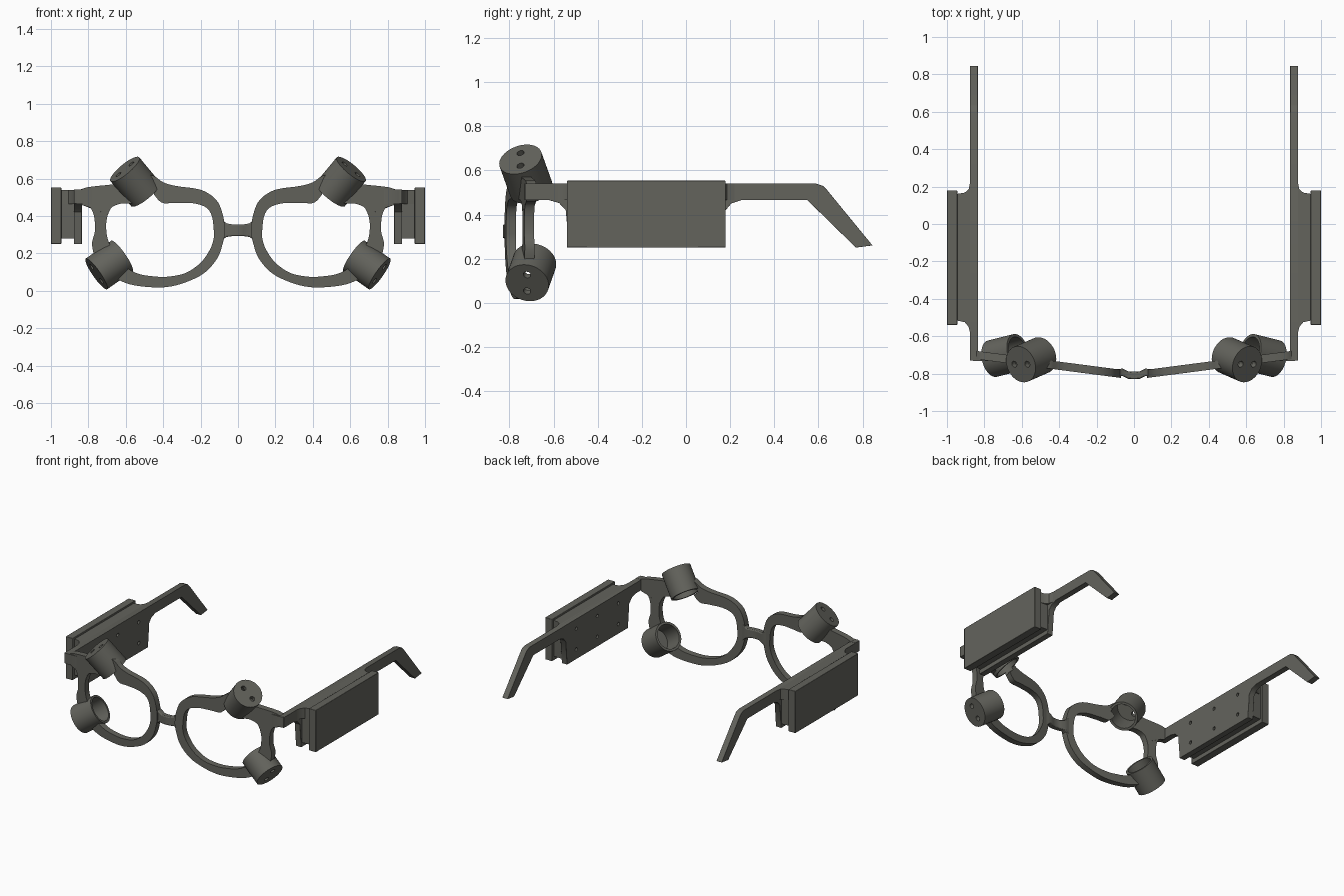
import bpy, bmesh, math
from mathutils import Vector

if "Cube" in bpy.data.objects:
    bpy.data.objects.remove(bpy.data.objects["Cube"])

grey = bpy.data.materials.new("warm_dark_grey")
grey.use_nodes = True
COLOUR = (0.125, 0.125, 0.108, 1)
grey.diffuse_color = COLOUR
for node in grey.node_tree.nodes:
    if node.type == 'BSDF_PRINCIPLED':
        node.inputs["Base Color"].default_value = COLOUR


def make(name, bm):
    bmesh.ops.recalc_face_normals(bm, faces=bm.faces)
    mesh = bpy.data.meshes.new(name)
    bm.to_mesh(mesh)
    bm.free()
    mesh.materials.append(grey)
    ob = bpy.data.objects.new(name, mesh)
    bpy.context.collection.objects.link(ob)
    return ob


def prism(name, outline, low, high, place):
    """Extrude a flat outline between two levels; place() orders the axes."""
    bm = bmesh.new()
    base = bm.faces.new([bm.verts.new(place(a, b, low)) for a, b in outline])
    out = bmesh.ops.extrude_face_region(bm, geom=[base])
    shift = Vector(place(0, 0, high)) - Vector(place(0, 0, low))
    bmesh.ops.translate(bm, vec=shift,
                        verts=[g for g in out["geom"] if isinstance(g, bmesh.types.BMVert)])
    return make(name, bm)


def rod(name, start, end, radius, sides=48):
    start, end = Vector(start), Vector(end)
    bm = bmesh.new()
    bmesh.ops.create_cone(bm, cap_ends=True, segments=sides, radius1=radius,
                          radius2=radius, depth=(end - start).length)
    turn = (end - start).to_track_quat('Z', 'Y').to_matrix()
    bmesh.ops.rotate(bm, matrix=turn, verts=bm.verts)
    bmesh.ops.translate(bm, vec=(start + end) / 2, verts=bm.verts)
    return make(name, bm)


def carve(ob, cutters):
    for cutter in cutters:
        cutter.hide_render = True
        mod = ob.modifiers.new("cut", 'BOOLEAN')
        mod.operation, mod.object, mod.solver = 'DIFFERENCE', cutter, 'EXACT'
    graph = bpy.context.evaluated_depsgraph_get()
    mesh = bpy.data.meshes.new_from_object(ob.evaluated_get(graph))
    ob.modifiers.clear()
    ob.data = mesh


def finish(ob, bevel=0.0):
    bpy.ops.object.select_all(action='DESELECT')
    ob.select_set(True)
    bpy.context.view_layer.objects.active = ob
    bpy.ops.object.shade_smooth_by_angle(angle=math.radians(35))
    if bevel:
        mod = ob.modifiers.new("soft_edges", 'BEVEL')
        mod.width, mod.segments, mod.angle_limit = bevel, 2, math.radians(50)
    ob.modifiers.new("other_side", 'MIRROR')


def smooth_loop(points, steps=4):
    """Closed Catmull-Rom curve through the points."""
    pts = [Vector(p) / 1000 for p in points]
    n, result = len(pts), []
    for i in range(n):
        a, b, c, d = (pts[(i + k) % n] for k in (-1, 0, 1, 2))
        for s in range(steps):
            t = s / steps
            result.append((2 * b + (c - a) * t + (2 * a - 5 * b + 4 * c - d) * t ** 2
                           + (3 * b - a - 3 * c + d) * t ** 3) / 2)
    return result


# Rim: paired outer and inner outlines (thousandths), on a slightly raked plane
outer = [(70, 330), (85, 420), (120, 490), (200, 540), (330, 560), (400, 580),
         (470, 620), (580, 590), (660, 570), (840, 543), (840, 465), (795, 450),
         (770, 400), (765, 320), (780, 240), (740, 120), (660, 70), (580, 35),
         (480, 20), (380, 20), (280, 45), (180, 95), (110, 175), (80, 260)]
inner = [(130, 330), (140, 400), (170, 445), (240, 468), (340, 470), (410, 472),
         (475, 530), (560, 470), (620, 467), (670, 450), (690, 420), (700, 390),
         (705, 350), (700, 290), (680, 235), (645, 170), (590, 120), (530, 90),
         (460, 78), (380, 75), (280, 95), (200, 150), (150, 220), (130, 280)]
bm = bmesh.new()
rings = []
for loop in (smooth_loop(outer), smooth_loop(inner)):
    for side in (-0.022, 0.022):
        rings.append([bm.verts.new((p.x, -0.81 + 0.13 * p.x + side, p.y)) for p in loop])
front_out, back_out, front_in, back_in = rings
for r, s in ((front_out, front_in), (front_in, back_in),
             (back_in, back_out), (back_out, front_out)):
    for i in range(len(r)):
        j = (i + 1) % len(r)
        bm.faces.new((r[i], r[j], s[j], s[i]))
rim = make("rim", bm)

# Hollow cups with two holes through each cap
bores = []
for name, cap, axis, length in (
        ("upper_cup", (0.605, -0.75, 0.65), (0.62, -0.27, 0.75), 0.18),
        ("lower_cup", (0.757, -0.72, 0.09), (0.80, -0.2, -0.56), 0.17)):
    cap, axis = Vector(cap), Vector(axis).normalized()
    across = axis.cross(Vector((0, 1, 0))).normalized() * 0.045
    cup = rod(name, cap - axis * length, cap, 0.1)
    bore = rod(name + "_bore", cap - axis * (length + 0.02), cap - axis * 0.03, 0.084)
    holes = [rod(name + "_hole", cap + k * across - axis * 0.08,
                 cap + k * across + axis * 0.03, 0.017, 20) for k in (-1, 1)]
    carve(cup, [bore] + holes)
    finish(cup)
    bores.append(bore)
    for hole in holes:
        bpy.data.objects.remove(hole)
carve(rim, bores)
for bore in bores:
    bpy.data.objects.remove(bore)
finish(rim, 0.008)

# Nose bridge, flared where it meets the rims
bm = bmesh.new()
rows = []
for x, y, low, high in ((0, -0.81, 0.292, 0.355), (0.03, -0.808, 0.292, 0.355),
                        (0.06, -0.793, 0.288, 0.36), (0.08, -0.795, 0.275, 0.375),
                        (0.105, -0.796, 0.24, 0.41)):
    rows.append([bm.verts.new((x, y + s * 0.02, z))
                 for s, z in ((-1, low), (1, low), (1, high), (-1, high))])
for a, b in zip(rows, rows[1:]):
    for i in range(4):
        j = (i + 1) % 4
        bm.faces.new((a[i], a[j], b[j], b[i]))
bm.faces.new(rows[-1])
finish(make("bridge", bm), 0.006)

# Temple arm with its filleted mounting wall and bent ear end
arm = prism("temple_arm", [
    (-0.73, 0.465), (-0.62, 0.465), (-0.575, 0.452), (-0.545, 0.42), (-0.53, 0.25),
    (0.165, 0.25), (0.18, 0.42), (0.205, 0.45), (0.25, 0.465), (0.55, 0.465),
    (0.77, 0.25), (0.845, 0.26), (0.64, 0.51), (0.62, 0.53), (0.59, 0.54),
    (-0.73, 0.54)], 0.835, 0.877, lambda y, z, x: (x, y, z))
screws = [rod("screw_hole", (0.82, y, z), (0.865, y, z), 0.012, 16)
          for y in (-0.42, -0.18, 0.06) for z in (0.32, 0.47)]
carve(arm, screws)
for screw in screws:
    bpy.data.objects.remove(screw)
finish(arm, 0.005)

# Corner joining the rim to the arm
finish(prism("hinge_corner", [(0.78, -0.732), (0.86, -0.732), (0.873, -0.725),
                              (0.877, -0.71), (0.877, -0.68), (0.78, -0.69)],
             0.465, 0.541, lambda x, y, z: (x, y, z)))

# Spacer block flaring out from the arm to the side plate
finish(prism("spacer_block", [
    (0.86, -0.58), (0.877, -0.58), (0.884, -0.55), (0.905, -0.525), (0.95, -0.515),
    (0.95, 0.16), (0.905, 0.168), (0.884, 0.185), (0.877, 0.22), (0.86, 0.22)],
    0.465, 0.54, lambda x, y, z: (x, y, z)))
finish(prism("lower_spacer", [(0.86, -0.52), (0.95, -0.515), (0.95, 0.16), (0.86, 0.165)],
             0.28, 0.47, lambda x, y, z: (x, y, z)))

# Outer side plate
finish(prism("side_plate", [(-0.54, 0.25), (0.18, 0.25), (0.18, 0.553), (-0.54, 0.553)],
             0.945, 1.0, lambda y, z, x: (x, y, z)), 0.003)
